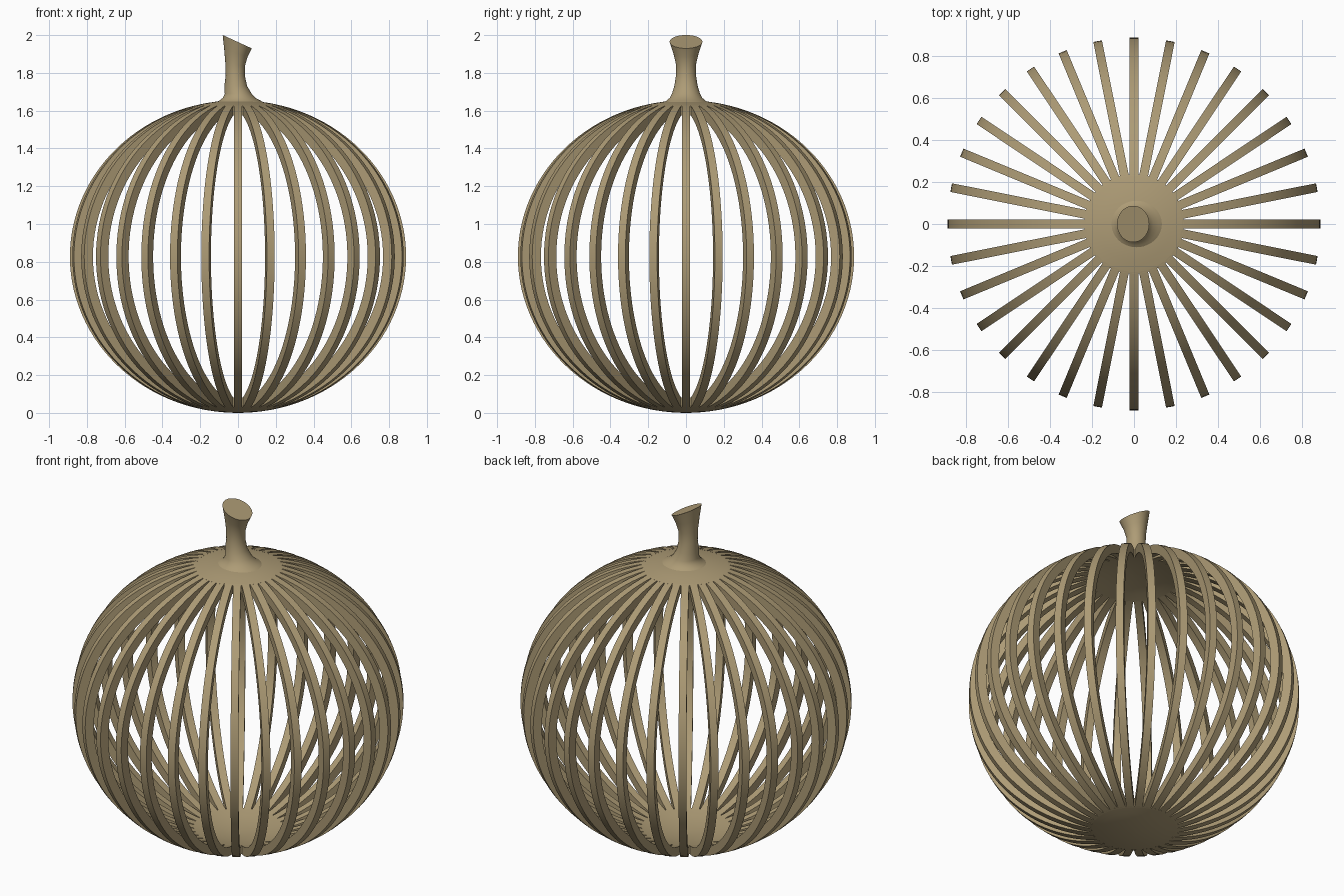
import bpy, bmesh, math
from math import sin, cos, pi, acos

if "Cube" in bpy.data.objects:
    bpy.data.objects.remove(bpy.data.objects["Cube"])

RIBS, WIDTH = 32, 0.042
CZ = 0.8275
OUT, INN = (0.89, 0.8275), (0.84, 0.778)   # shell radii (r, z)
R_CAP = 0.238

mat = bpy.data.materials.new("wood")
mat.diffuse_color = (0.42, 0.33, 0.18, 1)
mat.use_nodes = True
mat.node_tree.nodes["Principled BSDF"].inputs["Base Color"].default_value = mat.diffuse_color


def finish(name, bm, angle=35):
    bmesh.ops.recalc_face_normals(bm, faces=bm.faces[:])
    me = bpy.data.meshes.new(name)
    bm.to_mesh(me)
    bm.free()
    ob = bpy.data.objects.new(name, me)
    bpy.context.collection.objects.link(ob)
    me.materials.append(mat)
    bpy.ops.object.select_all(action='DESELECT')
    ob.select_set(True)
    bpy.context.view_layer.objects.active = ob
    bpy.ops.object.shade_smooth_by_angle(angle=math.radians(angle))
    return ob


def arc(radii, r_end, n=48):
    """Meridian of the body from bottom to top, stopping at radius r_end."""
    t = acos(r_end / radii[0])
    ts = [-t + 2 * t * i / n for i in range(n + 1)]
    return [(radii[0] * cos(a), CZ + radii[1] * sin(a)) for a in ts]


def loft(bm, rings, closed=False):
    """Bridge successive rings of vertices with quads."""
    pairs = list(zip(rings, rings[1:])) + ([(rings[-1], rings[0])] if closed else [])
    for a, b in pairs:
        for i in range(len(a)):
            j = (i + 1) % len(a)
            bm.faces.new((a[i], a[j], b[j], b[i]))


# Curved ribs, parallel-sided slats around the body
bm = bmesh.new()
for k in range(RIBS):
    c, s = cos(2 * pi * k / RIBS), sin(2 * pi * k / RIBS)
    h = WIDTH / 2
    rings = []
    for o, i in zip(arc(OUT, R_CAP - 0.01), arc(INN, R_CAP - 0.01)):
        sect = [(o, -h), (o, h), (i, h), (i, -h)]
        rings.append([bm.verts.new((p[0] * c - w * s, p[0] * s + w * c, p[1]))
                      for p, w in sect])
    loft(bm, rings)
    bm.faces.new(rings[0])
    bm.faces.new(rings[-1])
finish("ribs", bm)


# Solid domed discs joining the ribs at top and bottom
def cap(name, sign):
    bm = bmesh.new()
    radii = [R_CAP * f for f in (0.04, 0.25, 0.5, 0.75, 1)]

    def height(shell, r):
        return CZ + sign * shell[1] * math.sqrt(1 - (r / shell[0]) ** 2)
    prof = [(r, height(OUT, r)) for r in radii]
    prof += [(r, height(INN, r)) for r in reversed(radii)]
    rings = [[bm.verts.new((r * cos(2 * pi * i / 64), r * sin(2 * pi * i / 64), z))
              for i in range(64)] for r, z in prof]
    loft(bm, rings)
    bm.faces.new(rings[0])
    bm.faces.new(rings[-1])
    finish(name, bm)


cap("top_cap", 1)
cap("bottom_cap", -1)

# Stem: flared base, narrow neck, slanted cut top (z, x offset, rx, ry, slope)
stem = [(1.630, 0.010, 0.150, 0.140, 0), (1.654, 0.010, 0.108, 0.102, 0),
        (1.668, 0.006, 0.086, 0.086, 0), (1.690, 0.001, 0.071, 0.074, 0),
        (1.730, -0.012, 0.060, 0.062, 0), (1.785, -0.014, 0.051, 0.053, -0.05),
        (1.845, -0.015, 0.052, 0.053, -0.15), (1.905, -0.011, 0.062, 0.067, -0.3),
        (1.965, -0.004, 0.077, 0.087, -0.46)]
bm = bmesh.new()
rings = [[bm.verts.new((x + rx * cos(2 * pi * i / 40), ry * sin(2 * pi * i / 40),
                        z + m * rx * cos(2 * pi * i / 40))) for i in range(40)]
         for z, x, rx, ry, m in stem]
loft(bm, rings)
bm.faces.new(rings[0])
bm.faces.new(rings[-1])
finish("stem", bm, 45)
